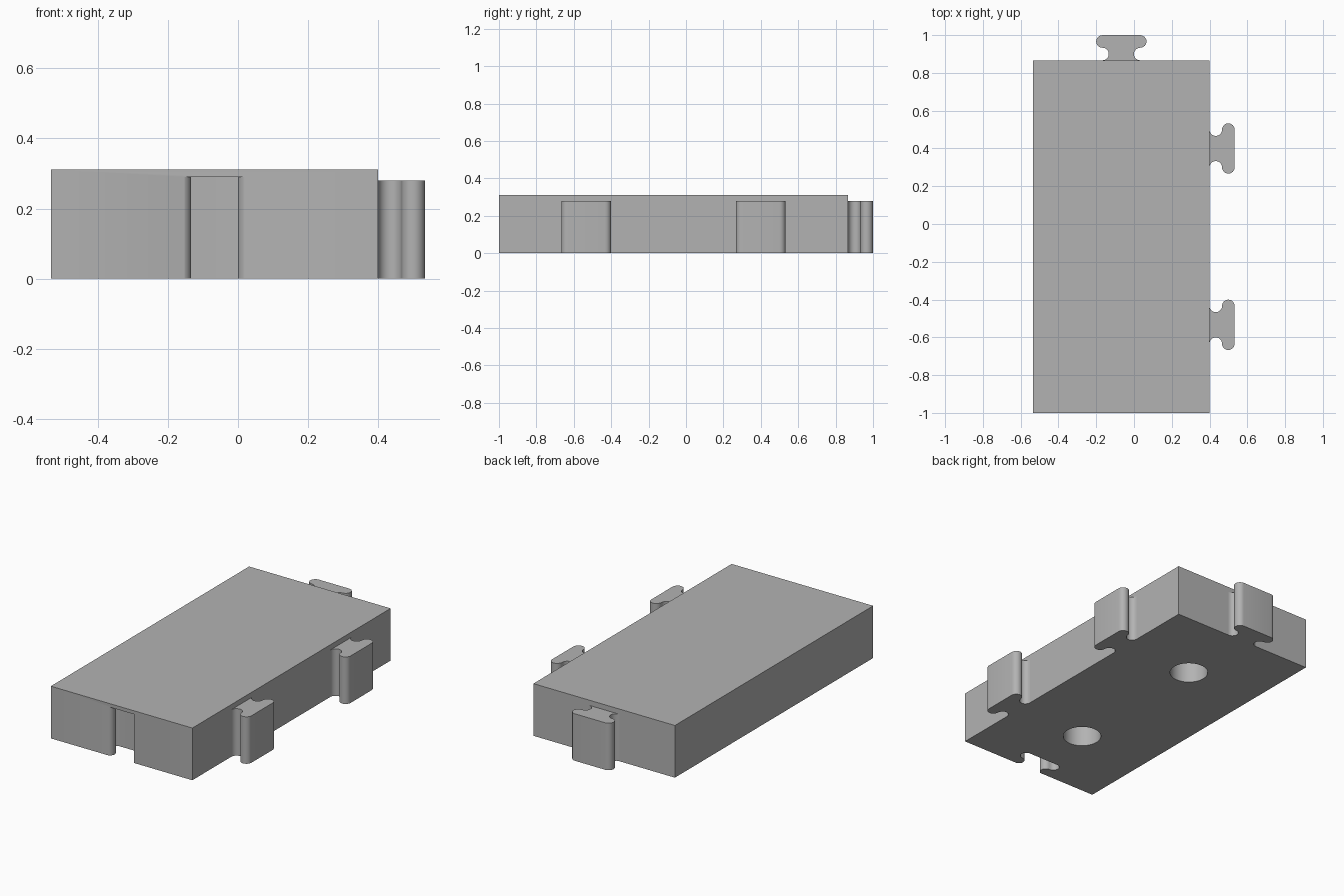
import bpy, bmesh, math
from mathutils import Matrix

cube = bpy.data.objects.get("Cube")
if cube:
    bpy.data.objects.remove(cube, do_unlink=True)

WIDTH, LENGTH, HEIGHT = 0.933, 1.867, 0.311
CX = CY = -0.067            # block centre, offset by the connectors
R = 0.0333                  # fillet radius of the connectors
KNOB_H, SLOT_H = 0.28, 0.29
STEPS = 12

grey = bpy.data.materials.new("plain grey")
grey.use_nodes = True
grey.diffuse_color = (0.45, 0.45, 0.45, 1)
grey.node_tree.nodes["Principled BSDF"].inputs["Base Color"].default_value = grey.diffuse_color


def finish(name, bm):
    bmesh.ops.recalc_face_normals(bm, faces=bm.faces)
    mesh = bpy.data.meshes.new(name)
    bm.to_mesh(mesh)
    bm.free()
    mesh.materials.append(grey)
    obj = bpy.data.objects.new(name, mesh)
    bpy.context.collection.objects.link(obj)
    return obj


def smooth(obj):
    bpy.ops.object.select_all(action='DESELECT')
    obj.select_set(True)
    bpy.context.view_layer.objects.active = obj
    bpy.ops.object.shade_smooth_by_angle(angle=math.radians(30))


def arc(cx, cy, start, end):
    angles = [math.radians(start + (end - start) * i / STEPS) for i in range(STEPS + 1)]
    return [(cx + R * math.cos(a), cy + R * math.sin(a)) for a in angles]


def connector(name, x, y, angle, z0, z1):
    """T-shaped connector pointing along +y before it is turned."""
    half = arc(3 * R, R, 270, 90) + arc(3 * R, 3 * R, -90, 90)
    outline = half + [(-px, py) for px, py in reversed(half)]
    bm = bmesh.new()
    face = bm.faces.new([bm.verts.new((px, py, z0)) for px, py in outline])
    bmesh.ops.remove_doubles(bm, verts=bm.verts, dist=1e-5)
    top = bmesh.ops.extrude_face_region(bm, geom=list(bm.faces))
    bmesh.ops.translate(bm, vec=(0, 0, z1 - z0),
                        verts=[v for v in top["geom"] if isinstance(v, bmesh.types.BMVert)])
    bm.transform(Matrix.Translation((x, y, 0)) @ Matrix.Rotation(math.radians(angle), 4, 'Z'))
    return finish(name, bm)


# Block
bm = bmesh.new()
bmesh.ops.create_cube(bm, size=1, matrix=Matrix.Translation((CX, CY, HEIGHT / 2))
                      @ Matrix.Diagonal((WIDTH, LENGTH, HEIGHT, 1)))
block = finish("block", bm)

# Front socket and the two round holes underneath
row = [CY - LENGTH / 4, CY + LENGTH / 4]
cutters = [connector("socket_cutter", CX, CY - LENGTH / 2 - 0.003, 0, -0.1, SLOT_H)]
for y in row:
    bm = bmesh.new()
    bmesh.ops.create_cone(bm, cap_ends=True, segments=48, radius1=0.106, radius2=0.106,
                          depth=KNOB_H + 0.1,
                          matrix=Matrix.Translation((CX, y, (KNOB_H - 0.1) / 2)))
    cutters.append(finish("hole_cutter", bm))

bpy.context.view_layer.objects.active = block
for cutter in cutters:
    mod = block.modifiers.new("cut", 'BOOLEAN')
    mod.operation = 'DIFFERENCE'
    mod.solver = 'EXACT'
    mod.object = cutter
    bpy.ops.object.modifier_apply(modifier=mod.name)
    bpy.data.objects.remove(cutter, do_unlink=True)
smooth(block)

# Connectors on the back and on the left side
smooth(connector("back_connector", CX, CY + LENGTH / 2, 0, 0, KNOB_H))
for name, y in zip(("left_front_connector", "left_back_connector"), row):
    smooth(connector(name, CX + WIDTH / 2, y, -90, 0, KNOB_H))
